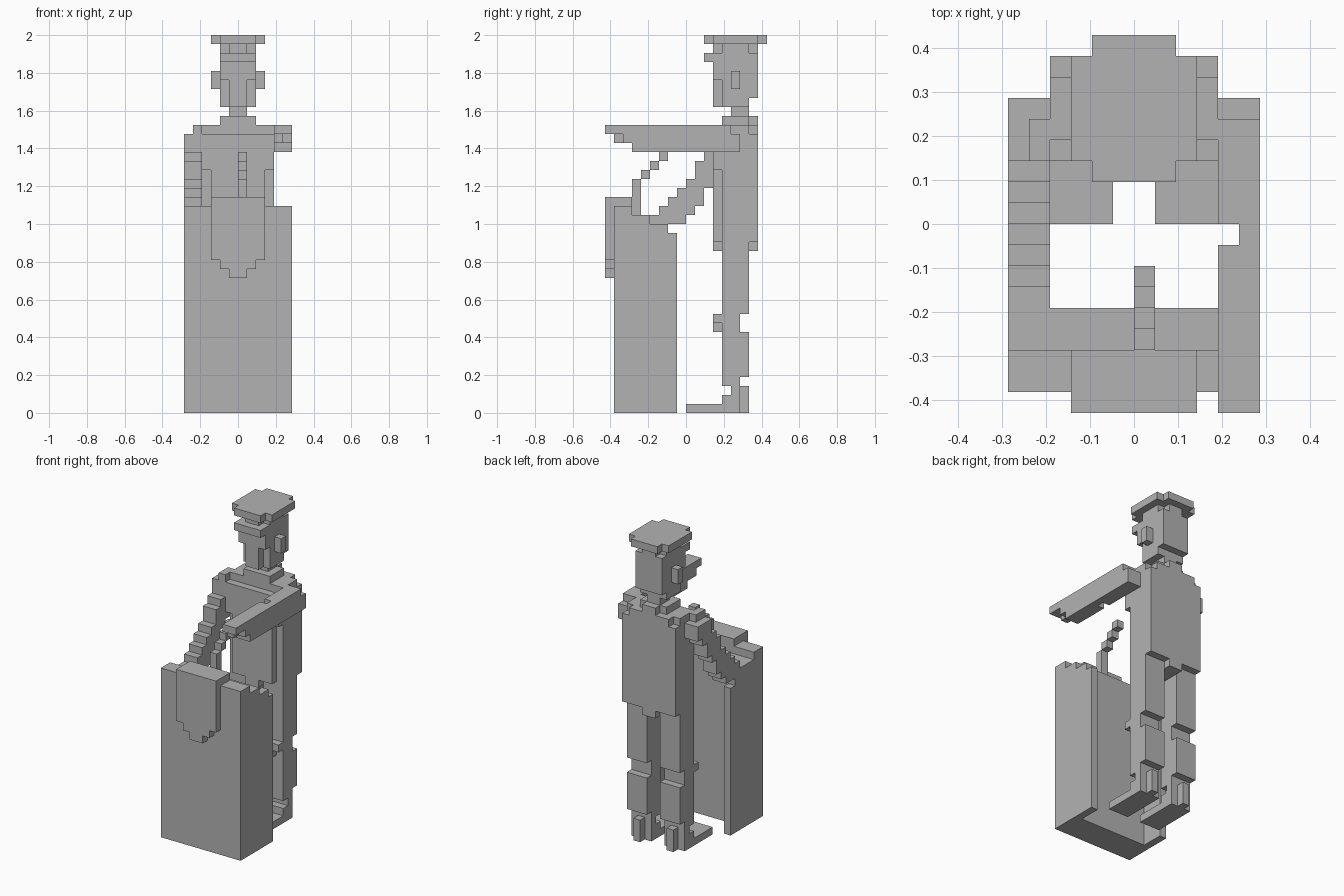
import bpy
import bmesh
from mathutils import Vector

UNIT = 2 / 42  # edge length of one block

default_cube = bpy.data.objects.get("Cube")
if default_cube:
    bpy.data.objects.remove(default_cube, do_unlink=True)

grey = bpy.data.materials.new("plain_grey")
grey.use_nodes = True
colour = (0.45, 0.45, 0.45, 1.0)
grey.diffuse_color = colour
grey.node_tree.nodes["Principled BSDF"].inputs["Base Color"].default_value = colour

# Corner order of each block side, as seen from outside
SIDES = {
    (-1, 0, 0): "000 001 011 010",
    (1, 0, 0): "100 110 111 101",
    (0, -1, 0): "000 100 101 001",
    (0, 1, 0): "010 011 111 110",
    (0, 0, -1): "000 010 110 100",
    (0, 0, 1): "001 101 111 011",
}


def box(x, y, z):
    """Cells of a block, from (start, end) pairs on each axis."""
    return {(i, j, k) for i in range(*x) for j in range(*y) for k in range(*z)}


def centred(half, y, z):
    return box((-half, half), y, z)


def flipped(cells):
    return {(-i - 1, j, k) for i, j, k in cells}


def build_part(name, *blocks):
    """Join blocks into one shell with merged flat faces."""
    cells = set().union(*blocks)
    bm = bmesh.new()
    corners = {}

    def corner(point):
        if point not in corners:
            corners[point] = bm.verts.new(Vector(point) * UNIT)
        return corners[point]

    for cell in cells:
        for side, order in SIDES.items():
            if tuple(a + b for a, b in zip(cell, side)) in cells:
                continue
            loop = [tuple(a + int(c) for a, c in zip(cell, digits))
                    for digits in order.split()]
            bm.faces.new([corner(point) for point in loop])
    bmesh.ops.dissolve_limit(bm, angle_limit=0.01, verts=bm.verts[:], edges=bm.edges[:])
    mesh = bpy.data.meshes.new(name)
    bm.to_mesh(mesh)
    bm.free()
    mesh.materials.append(grey)
    obj = bpy.data.objects.new(name, mesh)
    bpy.context.collection.objects.link(obj)
    return obj


# Cap: notched crown, narrow band and visor
build_part(
    "cap",
    centred(2, y=(2, 9), z=(41, 42)),
    centred(3, y=(3, 8), z=(41, 42)),
    centred(2, y=(4, 7), z=(40, 41)),
    centred(1, y=(3, 8), z=(40, 41)),
    centred(2, y=(2, 8), z=(39, 40)),
)

# Head with narrow lower face and ears
build_part(
    "head",
    centred(2, y=(3, 8), z=(37, 39)),
    centred(2, y=(4, 8), z=(35, 37)),
    centred(2, y=(4, 7), z=(34, 35)),
    centred(1, y=(3, 4), z=(34, 37)),
    centred(3, y=(5, 6), z=(36, 38)),
)

# Neck and collar
build_part(
    "neck",
    centred(1, y=(5, 7), z=(33, 34)),
    centred(2, y=(4, 7), z=(32, 33)),
    centred(1, y=(7, 8), z=(32, 33)),
)

# Jacket
build_part(
    "torso",
    centred(4, y=(4, 7), z=(31, 32)),
    centred(3, y=(7, 8), z=(31, 32)),
    centred(4, y=(3, 8), z=(27, 31)),
    centred(4, y=(4, 8), z=(19, 27)),
    centred(3, y=(3, 4), z=(19, 27)),
    centred(1, y=(3, 8), z=(18, 19)),
)

# Legs: thigh, bent knee, shin, ankle, shoe and narrow heel
outer = (1, 4)
inner = (2, 3)
leg = set().union(
    box(outer, y=(4, 7), z=(11, 19)),
    box(outer, y=(4, 6), z=(9, 11)),
    box(outer, y=(3, 4), z=(10, 11)),
    box(inner, y=(3, 4), z=(9, 10)),
    box(outer, y=(4, 7), z=(4, 9)),
    box(outer, y=(4, 6), z=(3, 4)),
    box(outer, y=(5, 6), z=(2, 3)),
    box(outer, y=(4, 6), z=(1, 2)),
    box(outer, y=(0, 6), z=(0, 1)),
    box(inner, y=(6, 7), z=(0, 3)),
)
build_part("left_leg", leg)
build_part("right_leg", flipped(leg))

# Left arm, stretched straight forward
arm_width = (4, 6)
build_part(
    "left_arm",
    box(arm_width, y=(-9, -1), z=(31, 32)),
    box(arm_width, y=(0, 5), z=(31, 32)),
    box((4, 5), y=(-8, -1), z=(30, 31)),
    box((5, 6), y=(-7, -1), z=(30, 31)),
    box(arm_width, y=(-6, -1), z=(29, 30)),
    box((5, 6), y=(-1, 0), z=(29, 32)),
    box(arm_width, y=(0, 6), z=(29, 31)),
)

# Right arm, stepping down to the stand
right_arm = box((4, 5), y=(3, 5), z=(31, 32)) | box(arm_width, y=(3, 6), z=(29, 31))
for level, front, back in [(28, 2, 5), (27, 1, 4), (26, 1, 4), (25, 0, 3),
                           (24, -1, 2), (23, -2, 2), (22, -3, 1), (21, -4, 0)]:
    right_arm |= box(arm_width, y=(front, back), z=(level, level + 1))
build_part("right_arm", flipped(right_arm))

# Speaking stand: stepped top, open back and thin side walls
side_wall = box((5, 6), y=(-4, -2), z=(0, 21)) | box((5, 6), y=(-2, -1), z=(0, 20))
build_part(
    "stand",
    centred(6, y=(-8, -6), z=(0, 23)),
    centred(6, y=(-6, -4), z=(0, 22)),
    side_wall,
    flipped(side_wall),
)

# Pointed cloth over the front of the stand
build_part(
    "cloth",
    centred(3, y=(-9, -6), z=(23, 24)),
    centred(3, y=(-9, -8), z=(17, 23)),
    centred(2, y=(-9, -8), z=(16, 17)),
    centred(1, y=(-9, -8), z=(15, 16)),
)

# Microphone: short post and a stepped neck
microphone = box((0, 1), y=(-6, -5), z=(22, 26))
for step in range(3):
    microphone |= box((0, 1), y=(step - 5, step - 4), z=(step + 26, step + 27))
build_part("microphone", microphone)
